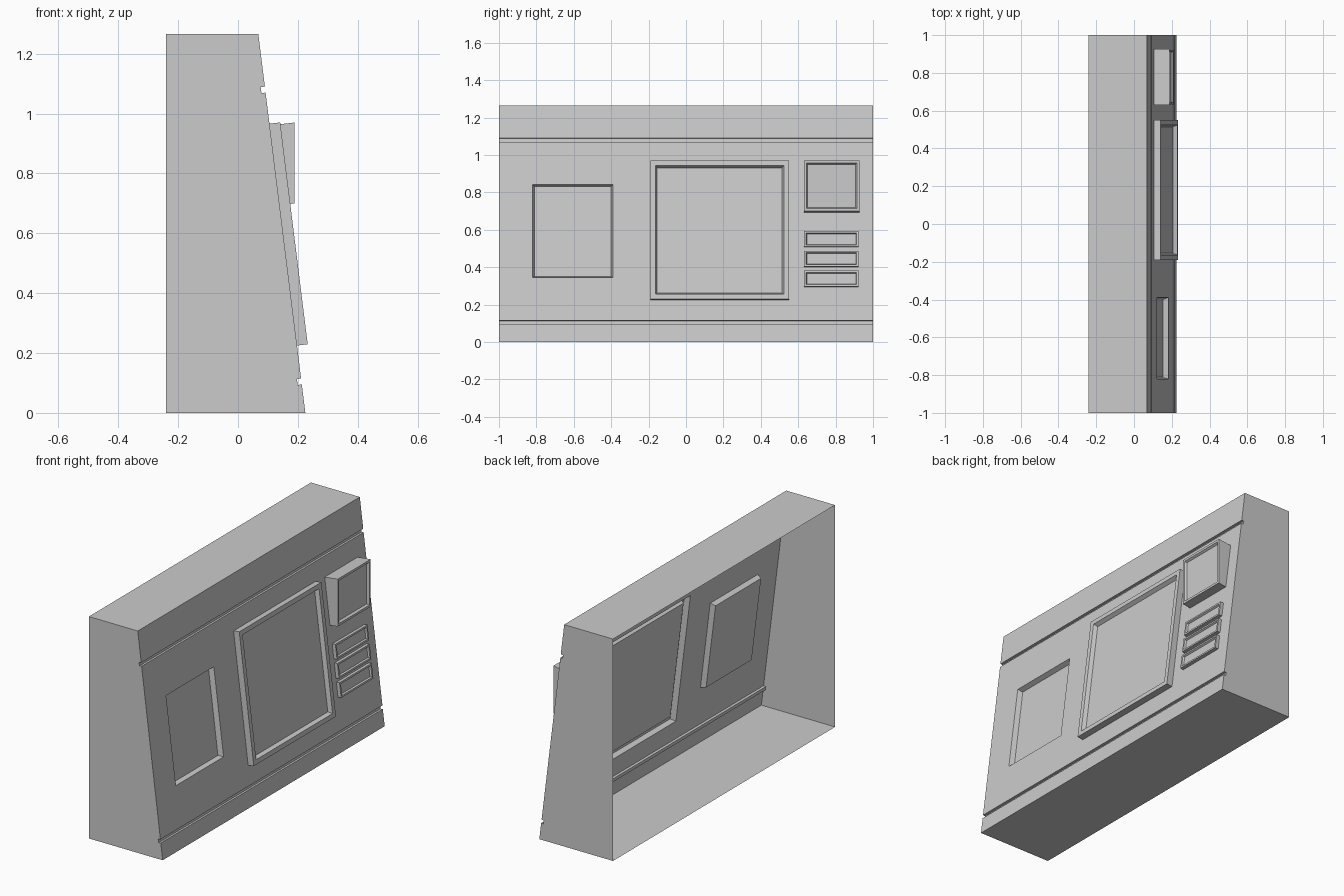
import bpy, bmesh
from mathutils import Vector

if "Cube" in bpy.data.objects:
    bpy.data.objects.remove(bpy.data.objects["Cube"])

X_BACK, X_FOOT, X_TOP, TOP = -0.24, 0.225, 0.068, 1.265
SLOPE = (X_FOOT - X_TOP) / TOP
NORMAL = Vector((1, 0, SLOPE)).normalized()


def on_panel(y, z, h=0.0):
    """Point on the sloped panel, lifted by h along its normal."""
    return Vector((X_FOOT - SLOPE * z, y, z)) + NORMAL * h


def rect(y0, y1, z0, z1, h=0.0):
    return [on_panel(y, z, h) for y, z in ((y0, z0), (y1, z0), (y1, z1), (y0, z1))]


def upright(y0, y1, z0, z1, x):
    return [Vector((x, y, z)) for y, z in ((y0, z0), (y1, z0), (y1, z1), (y0, z1))]


def add_face(bm, pts):
    bm.faces.new([bm.verts.new(p) for p in pts])


def finish(bm, name):
    bmesh.ops.remove_doubles(bm, verts=bm.verts, dist=1e-5)
    mesh = bpy.data.meshes.new(name)
    bm.to_mesh(mesh)
    bm.free()
    ob = bpy.data.objects.new(name, mesh)
    bpy.context.collection.objects.link(ob)


def stepped(name, loops):
    """Nested rectangles joined by walls, with the last one capped."""
    bm = bmesh.new()
    for a, b in zip(loops, loops[1:]):
        for i in range(4):
            j = (i + 1) % 4
            add_face(bm, (a[i], a[j], b[j], b[i]))
    add_face(bm, loops[-1])
    finish(bm, name)


RECESS = (-0.82, -0.39, 0.345, 0.842)
FRAME = (-0.19, 0.55, 0.225, 0.966)
BOX = (0.63, 0.927, 0.693, 0.96)
BUTTONS = [(0.632, 0.922, z, z + 0.084) for z in (0.295, 0.401, 0.507)]
HOLES = [RECESS, FRAME, BOX] + BUTTONS
GROOVES = ((0.095, 0.115), (1.07, 1.09))

# Casing: thin shell, open at the back, grooved front
bm = bmesh.new()
front = [on_panel(0, 0)]
for z0, z1 in GROOVES:
    front += [on_panel(0, z0), on_panel(0, z0, -0.014),
              on_panel(0, z1, -0.014), on_panel(0, z1)]
front.append(on_panel(0, TOP))
profile = [Vector((X_BACK, 0, 0))] + front + [Vector((X_BACK, 0, TOP))]
left, right = Vector((0, -1, 0)), Vector((0, 1, 0))
add_face(bm, [p + left for p in profile])
add_face(bm, [p + right for p in reversed(profile)])
for i, (a, b) in enumerate(zip(profile, profile[1:])):
    if i != 5:  # the main panel is cut out below
        add_face(bm, (a + left, a + right, b + right, b + left))

# Main panel with openings for the fittings
ys = sorted({-1.0, 1.0} | {v for h in HOLES for v in h[:2]})
zs = sorted({GROOVES[0][1], GROOVES[1][0]} | {v for h in HOLES for v in h[2:]})
for y0, y1 in zip(ys, ys[1:]):
    for z0, z1 in zip(zs, zs[1:]):
        y, z = (y0 + y1) / 2, (z0 + z1) / 2
        if not any(h[0] < y < h[1] and h[2] < z < h[3] for h in HOLES):
            add_face(bm, rect(y0, y1, z0, z1))
finish(bm, "casing")

# Left recess, walls slightly tapered
y0, y1, z0, z1 = RECESS
stepped("left_recess", [rect(*RECESS),
                        rect(y0 + .01, y1 - .01, z0 + .008, z1 - .008, -0.028)])


def raised(name, r, h, rim, depth, taper):
    y0, y1, z0, z1 = r
    k = rim + taper
    stepped(name, [rect(*r), rect(*r, h),
                   rect(y0 + rim, y1 - rim, z0 + rim, z1 - rim, h),
                   rect(y0 + k, y1 - k, z0 + k, z1 - k, h - depth)])


# Large raised screen and the three small buttons
raised("main_screen", FRAME, 0.036, 0.026, 0.022, 0.01)
for n, r in enumerate(BUTTONS):
    raised(f"button_{n + 1}", r, 0.02, 0.01, 0.01, 0.004)

# Wedge-shaped display with an upright face
stepped("small_display", [
    rect(*BOX),
    upright(0.63, 0.927, 0.70, 0.97, 0.188),
    upright(0.643, 0.914, 0.713, 0.957, 0.188),
    upright(0.65, 0.907, 0.72, 0.95, 0.176)])
